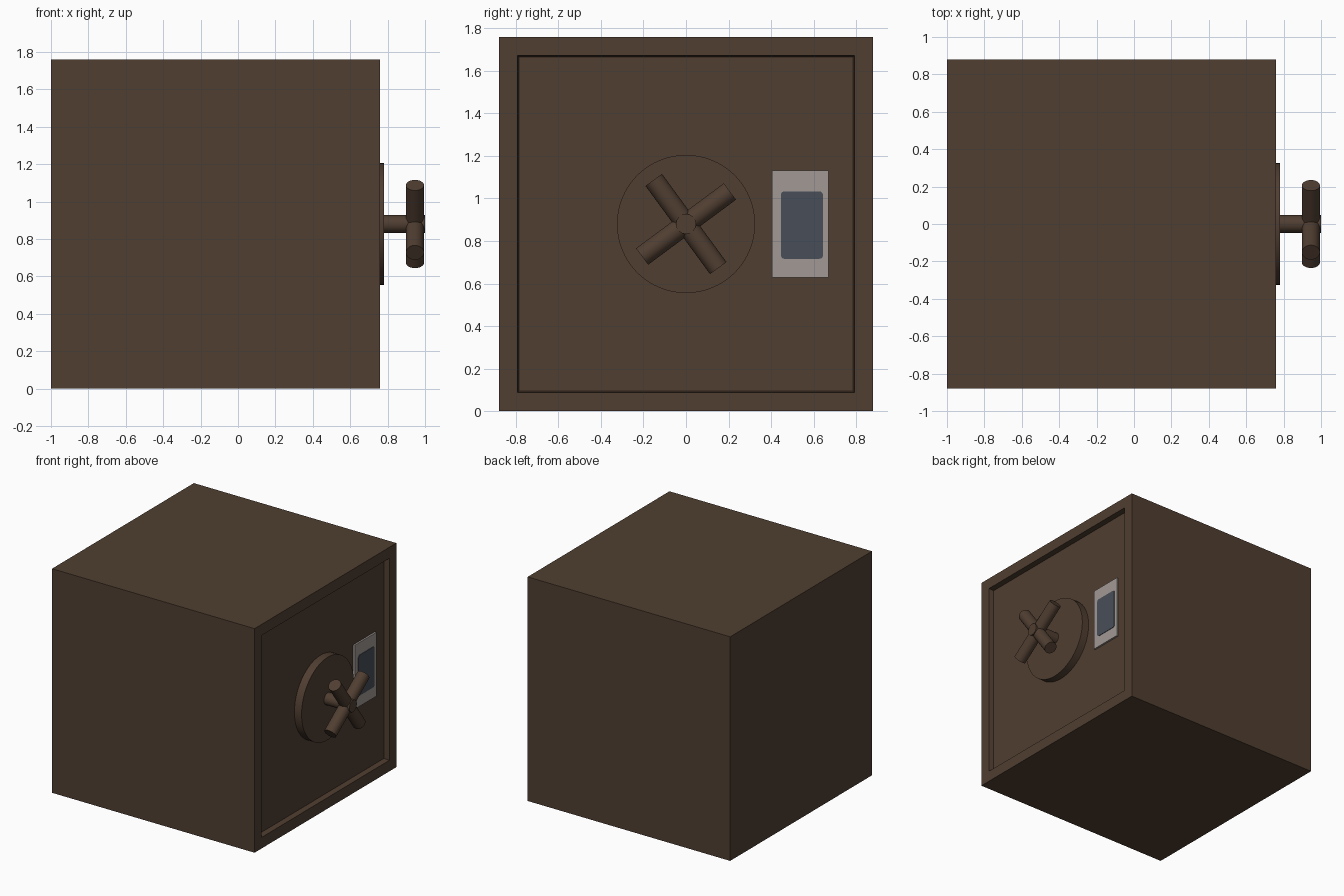
import bpy, bmesh, math
from mathutils import Matrix, Vector

if "Cube" in bpy.data.objects:
    bpy.data.objects.remove(bpy.data.objects["Cube"])


def material(name, rgb):
    # sRGB 0-255 to linear
    lin = [(c / 255 / 12.92) if c / 255 <= 0.04045 else ((c / 255 + 0.055) / 1.055) ** 2.4 for c in rgb]
    m = bpy.data.materials.new(name)
    m.diffuse_color = (*lin, 1)
    m.use_nodes = True
    m.node_tree.nodes["Principled BSDF"].inputs["Base Color"].default_value = m.diffuse_color
    return m


BROWN = material("dark brown", (80, 62, 49))
GREY = material("warm grey", (162, 153, 149))
SLATE = material("slate", (72, 78, 89))


def finish(name, bm, mat, smooth=False):
    bmesh.ops.recalc_face_normals(bm, faces=bm.faces)
    mesh = bpy.data.meshes.new(name)
    bm.to_mesh(mesh)
    bm.free()
    mesh.materials.append(mat)
    ob = bpy.data.objects.new(name, mesh)
    bpy.context.collection.objects.link(ob)
    if smooth:
        bpy.ops.object.select_all(action='DESELECT')
        ob.select_set(True)
        bpy.context.view_layer.objects.active = ob
        bpy.ops.object.shade_smooth_by_angle(angle=math.radians(35))
    return ob


def box(bm, lo, hi):
    lo, hi = Vector(lo), Vector(hi)
    mat = Matrix.Translation((lo + hi) / 2) @ Matrix.Diagonal((*(hi - lo), 1))
    bmesh.ops.create_cube(bm, size=1, matrix=mat)


def rod(name, a, b, radius, sides=32):
    a, b = Vector(a), Vector(b)
    rot = Vector((0, 0, 1)).rotation_difference(b - a).to_matrix().to_4x4()
    bm = bmesh.new()
    bmesh.ops.create_cone(bm, cap_ends=True, segments=sides, radius1=radius, radius2=radius,
                          depth=(b - a).length, matrix=Matrix.Translation((a + b) / 2) @ rot)
    return finish(name, bm, BROWN, True)


# Safe body: box whose door side is inset and pushed in with a slight taper
DOOR_X, MID = 0.718, 0.88
bm = bmesh.new()
box(bm, (-1, -0.88, 0), (0.76, 0.88, 1.76))
bm.normal_update()
door = [f for f in bm.faces if f.normal.x > 0.9]
bmesh.ops.inset_region(bm, faces=door, thickness=0.123)
bmesh.ops.inset_region(bm, faces=door, thickness=0.009)
for v in door[0].verts:
    v.co.x = DOOR_X
finish("safe_body", bm, BROWN)

# Wheel base disc, shaft and crossed handles
rod("handle_disc", (DOOR_X - 0.01, 0, MID), (0.78, 0, MID), 0.325, 64)
rod("handle_shaft", (0.77, 0, MID), (1.0, 0, MID), 0.047)
for i, deg in enumerate((36.5, 126.2)):
    d = Vector((0, math.cos(math.radians(deg)), math.sin(math.radians(deg)))) * 0.257
    c = Vector((0.946, 0, MID))
    rod(f"handle_bar_{i + 1}", c - d, c + d, 0.048)

# Keypad plate
bm = bmesh.new()
box(bm, (DOOR_X - 0.01, 0.404, 0.629), (DOOR_X + 0.014, 0.671, 1.131))
finish("keypad_plate", bm, GREY)

# Keypad panel: thin plate with rounded corners
bm = bmesh.new()
box(bm, (DOOR_X + 0.013, 0.446, 0.716), (DOOR_X + 0.018, 0.645, 1.034))
corners = [e for e in bm.edges if abs(e.verts[0].co.x - e.verts[1].co.x) > 0.001]
bmesh.ops.bevel(bm, geom=corners, offset=0.018, segments=3, profile=0.5, affect='EDGES')
finish("keypad_panel", bm, SLATE)
